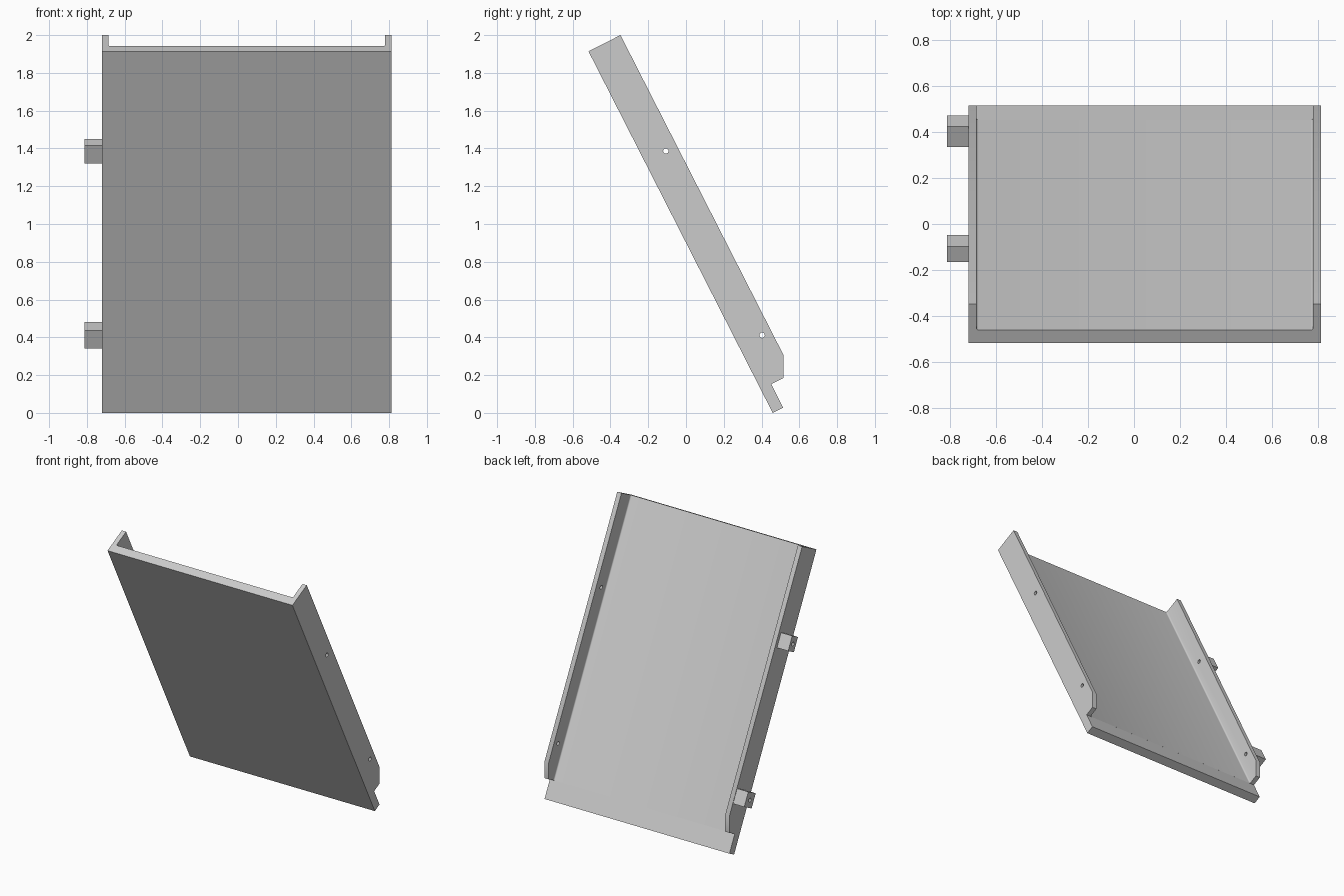
import bpy, bmesh, math

cube = bpy.data.objects.get("Cube")
if cube:
    bpy.data.objects.remove(cube, do_unlink=True)

TILT = math.radians(27)
BASE_Y = 0.459
LENGTH, LIP, PANEL = 2.148, 0.19, 0.062      # tray length, flange depth, panel thickness
LEFT, RIGHT, WALL = 0.8125, -0.72, 0.035     # side limits and flange thickness
NOTCH = 0.139                                # height of the flange ends

grey = bpy.data.materials.new("light_grey")
grey.use_nodes = True
colour = (0.6, 0.6, 0.6, 1)
grey.diffuse_color = colour
grey.node_tree.nodes["Principled BSDF"].inputs["Base Color"].default_value = colour


def finish(name, bm):
    """Turn a bmesh in the tray's own frame into a tilted object."""
    bmesh.ops.recalc_face_normals(bm, faces=bm.faces)
    mesh = bpy.data.meshes.new(name)
    bm.to_mesh(mesh)
    bm.free()
    mesh.materials.append(grey)
    obj = bpy.data.objects.new(name, mesh)
    bpy.context.collection.objects.link(obj)
    obj.rotation_euler.x = TILT
    obj.location.y = BASE_Y
    return obj


def add_prism(bm, outline, x0, x1):
    """Extrude a (depth, height) outline sideways."""
    face = bm.faces.new([bm.verts.new((x0, d, h)) for d, h in outline])
    side = bmesh.ops.extrude_face_region(bm, geom=[face])["geom"]
    verts = [v for v in side if isinstance(v, bmesh.types.BMVert)]
    bmesh.ops.translate(bm, verts=verts, vec=(x1 - x0, 0, 0))


def prism(name, outline, x0, x1):
    bm = bmesh.new()
    add_prism(bm, outline, x0, x1)
    return finish(name, bm)


def rectangle(d0, d1, h0, h1):
    return [(d0, h0), (d0, h1), (d1, h1), (d1, h0)]


def cut(obj, cutter):
    mod = obj.modifiers.new("cut", "BOOLEAN")
    mod.operation = "DIFFERENCE"
    mod.solver = "EXACT"
    mod.object = cutter
    bpy.context.view_layer.update()
    bpy.ops.object.select_all(action="DESELECT")
    obj.select_set(True)
    bpy.context.view_layer.objects.active = obj
    bpy.ops.object.modifier_apply(modifier=mod.name)


# Side outline, with the flange foot notched and trimmed upright
foot = 0.134
rise = (LIP - foot) / math.tan(TILT)
outline = [(0, 0), (PANEL, 0), (PANEL, NOTCH), (foot, NOTCH),
           (LIP, NOTCH + rise), (LIP, LENGTH), (0, LENGTH)]
tray = prism("tray", outline, RIGHT, LEFT)

# Hollow between the flanges, with small rounded inside corners
floor = PANEL + 0.0001
bm = bmesh.new()
add_prism(bm, rectangle(floor, 0.5, -1, 3), RIGHT + WALL, LEFT - WALL)
corners = [e for e in bm.edges
           if all(abs(v.co.y - floor) < 1e-4 for v in e.verts)
           and abs(e.verts[0].co.x - e.verts[1].co.x) < 1e-4]
bmesh.ops.bevel(bm, geom=corners, offset=0.01, segments=4, profile=0.5, affect="EDGES")
hollow = finish("hollow_cutter", bm)
cut(tray, hollow)

# Mounting blocks on the right flange: centre depth, centre height, thickness
blocks = [("upper_block", 0.125, 1.492, 0.076), ("lower_block", 0.137, 0.392, 0.098)]
parts = [tray]
bm = bmesh.new()
for name, d, h, thick in blocks:
    box = rectangle(d - thick / 2, d + thick / 2, h - 0.0535, h + 0.0535)
    parts.append(prism(name, box, -LEFT, RIGHT))
    ring = [(d + 0.014 * math.cos(a), h + 0.014 * math.sin(a))
            for a in (math.tau * i / 24 for i in range(24))]
    add_prism(bm, ring, -1, 1)

# Pin holes straight through flanges and blocks
holes = finish("hole_cutter", bm)
for part in parts:
    cut(part, holes)
    bpy.ops.object.shade_smooth_by_angle(angle=math.radians(30))

for cutter in (hollow, holes):
    bpy.data.objects.remove(cutter, do_unlink=True)
